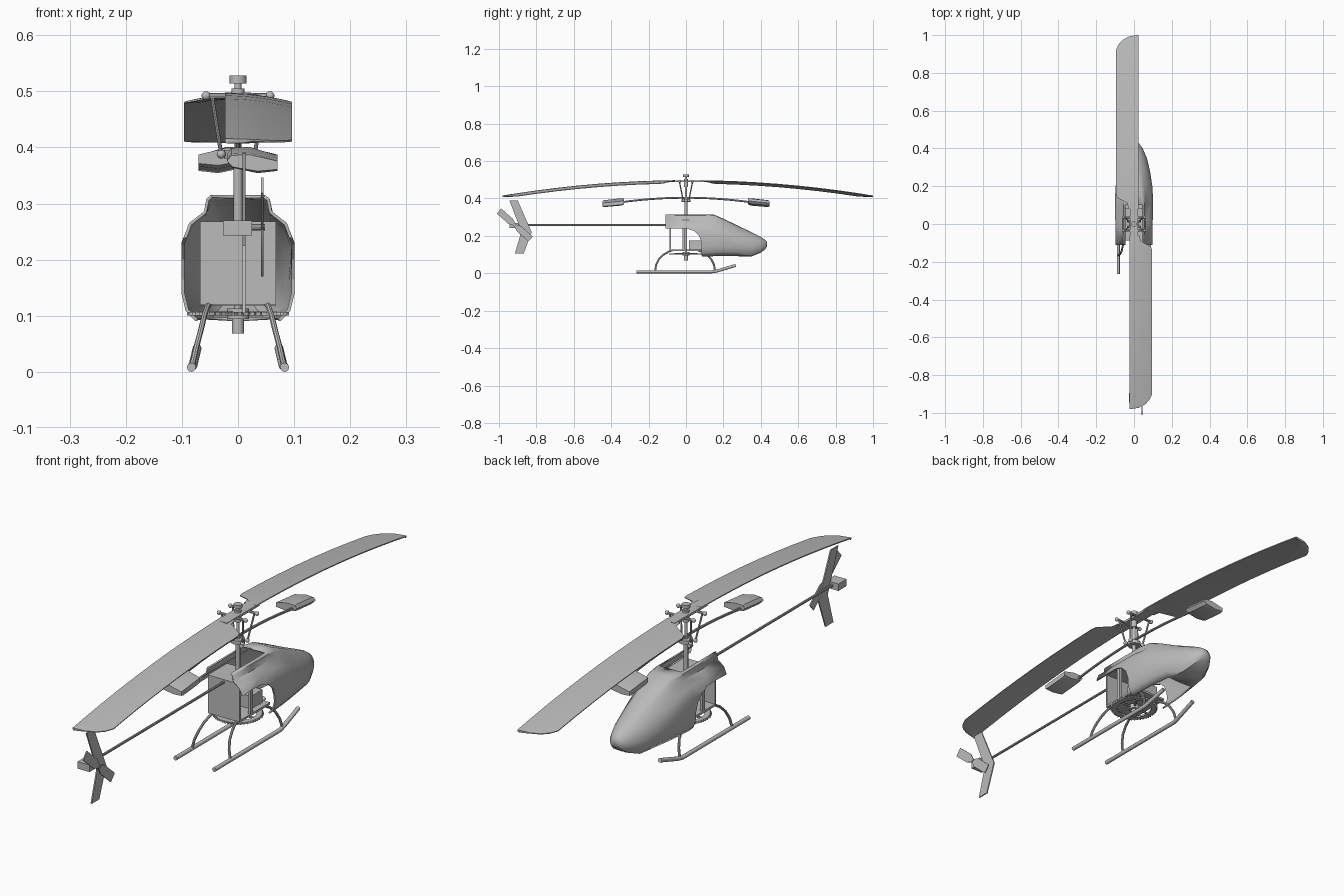
import bpy, bmesh, math
from mathutils import Vector

cube = bpy.data.objects.get("Cube")
if cube:
    bpy.data.objects.remove(cube, do_unlink=True)

GREY = (0.5, 0.5, 0.5, 1)
mat = bpy.data.materials.new("light_grey")
mat.use_nodes = True
mat.diffuse_color = GREY
mat.node_tree.nodes["Principled BSDF"].inputs["Base Color"].default_value = GREY
parts = []


def add(name, bm, recalc=True):
    if recalc:
        bmesh.ops.recalc_face_normals(bm, faces=bm.faces)
    me = bpy.data.meshes.new(name)
    bm.to_mesh(me)
    bm.free()
    me.materials.append(mat)
    ob = bpy.data.objects.new(name, me)
    bpy.context.collection.objects.link(ob)
    parts.append(ob)
    return ob


def loft(name, rings, caps=True, cyclic=False, skip=None):
    """Skin a row of closed rings; skip(face_centre) leaves openings."""
    bm = bmesh.new()
    vs = [[bm.verts.new(p) for p in r] for r in rings]
    n, count = len(rings[0]), len(rings)
    for i in range(count if cyclic else count - 1):
        a, b = vs[i], vs[(i + 1) % count]
        for j in range(n):
            k = (j + 1) % n
            f = bm.faces.new((a[j], a[k], b[k], b[j]))
            if skip and skip(f.calc_center_median()):
                bm.faces.remove(f)
    if caps:
        bm.faces.new(vs[0])
        bm.faces.new(vs[-1])
    return add(name, bm)


def box(name, lo, hi):
    return loft(name, [[(x, lo[1], lo[2]), (x, hi[1], lo[2]), (x, hi[1], hi[2]), (x, lo[1], hi[2])]
                       for x in (lo[0], hi[0])])


def plate(name, outline, x0, x1):
    return loft(name, [[(x, y, z) for y, z in outline] for x in (x0, x1)])


def tube(name, pts, r, sides=10):
    """Round bar through a few points."""
    pts = [Vector(p) for p in pts]
    rings = []
    for i, p in enumerate(pts):
        d = (pts[min(i + 1, len(pts) - 1)] - pts[max(i - 1, 0)]).normalized()
        u = d.cross(Vector((1, 0, 0)) if abs(d.x) < 0.8 else Vector((0, 0, 1))).normalized()
        v = d.cross(u)
        rings.append([p + r * (u * math.cos(t) + v * math.sin(t))
                      for t in (math.tau * s / sides for s in range(sides))])
    return loft(name, rings)


def ball(name, p, r):
    bm = bmesh.new()
    bmesh.ops.create_uvsphere(bm, u_segments=12, v_segments=8, radius=r)
    bmesh.ops.translate(bm, verts=bm.verts, vec=p)
    return add(name, bm)


# Canopy: necked shell blending into a rounded nose
NECK = [(0, 1), (.48, 1), (.56, .97), (.6, .87), (.86, .78), (1, .62), (1, .22), (.92, .08), (.75, 0), (0, 0)]
NOSE = [(0, 1), (.25, .98), (.5, .91), (.7, .81), (.87, .68), (1, .45), (.97, .3), (.9, .15), (.7, .02), (0, 0)]
STATIONS = [(-.11, .101, .09, .315), (0, .101, .09, .315), (.1, .101, .09, .315), (.15, .1, .09, .313),
            (.2, .097, .09, .292), (.28, .085, .09, .253), (.35, .068, .09, .22), (.4, .046, .11, .195),
            (.425, .028, .13, .178), (.434, .012, .145, .165)]
rings = []
for y, w, zb, zt in STATIONS:
    k = min(1, max(0, (y - .1) / .18))
    half = [((a[0] * (1 - k) + b[0] * k) * w, y, zb + (a[1] * (1 - k) + b[1] * k) * (zt - zb))
            for a, b in zip(NECK, NOSE)]
    rings.append(half + [(-x, yy, z) for x, yy, z in half[-2:0:-1]])


def opening(c):
    centre = abs(c.x) < .045
    return centre and ((c.z > .3 and c.y < .12) or (c.z < .1 and c.y < .25))


canopy = loft("canopy", rings, caps=False, skip=opening)
bm = bmesh.new()
bm.from_mesh(canopy.data)
bm.verts.ensure_lookup_table()
bm.faces.new(bm.verts[-len(rings[0]):])
bmesh.ops.recalc_face_normals(bm, faces=bm.faces)
bm.to_mesh(canopy.data)
bm.free()
shell = canopy.modifiers.new("wall", "SOLIDIFY")
shell.thickness = .006
shell.offset = -1

# Arched side cut at the rear of the canopy
cutter = plate("arch_cutter", [(-.2, .05), (-.2, .236), (-.04, .24), (.01, .238), (.045, .225),
                               (.07, .2), (.083, .165), (.085, .05)], -.2, .2)
parts.remove(cutter)
cutter.hide_render = True
cutter.hide_set(True)
cut = canopy.modifiers.new("arch", "BOOLEAN")
cut.operation = "DIFFERENCE"
cut.object = cutter

# Inner frame and motor
box("frame_rear_plate", (-.068, -.088, .12), (.068, -.08, .268))
box("frame_floor", (-.068, -.08, .118), (.068, .1, .126))
box("frame_roof", (-.068, -.08, .26), (.068, .03, .268))
for s in (-1, 1):
    box("frame_post", (s * .062 - .006, -.02, .126), (s * .062 + .006, -.005, .26))
box("motor", (-.045, .015, .126), (.045, .085, .175))

# Main gear: toothed rim, spokes and collars
teeth = 48
rim = []
for i in range(teeth * 2):
    t, ro = math.tau * i / teeth / 2, .091 if i % 2 else .083
    rim.append([(r * math.cos(t), r * math.sin(t), z)
                for r, z in ((.066, .1), (ro, .1), (ro, .107), (.066, .107))])
loft("gear_rim", rim, caps=False, cyclic=True)
for i in range(6):
    t = math.tau * i / 6
    tube("gear_spoke", [(0, 0, .104), (.07 * math.cos(t), .07 * math.sin(t), .104)], .004, 6)
for name, z0, z1, r in (("gear_hub", .094, .113, .02), ("lower_collar", .068, .094, .011),
                        ("mast", .07, .528, .006), ("mast_sleeve", .27, .4, .008),
                        ("hub_core", .46, .505, .012), ("mast_cap", .514, .528, .015),
                        ("swash_ring", .38, .395, .025)):
    tube(name, [(0, 0, z0), (0, 0, z1)], r, 20)

# Landing gear
for s in (-1, 1):
    tube("skid", [(s * .083, -.265, .008), (s * .083, .14, .008), (s * .08, .165, .012),
                  (s * .073, .265, .042)], .008, 12)
    for sy in (-1, 1):
        c = -.005
        tube("skid_strut", [(s * x, c + sy * y, z) for x, y, z in
                            ((.082, .16, .01), (.074, .155, .045), (.066, .14, .075),
                             (.06, .115, .1), (.054, .085, .117), (.05, .07, .122))], .005, 8)

# Tail boom, fin and tail rotor
tube("tail_boom", [(0, -.08, .258), (0, -.92, .258)], .005)
plate("tail_fin", [(-.945, .39), (-.9, .39), (-.825, .22), (-.868, .105), (-.915, .105), (-.88, .225)],
      .008, .013)
box("tail_gearbox", (-.027, -.945, .243), (.025, -.895, .27))
tube("tail_rotor_shaft", [(.02, -.915, .258), (.048, -.915, .258)], .006)
for s in (-1, 1):
    d, n = Vector((-.75, .66)) * s, Vector((.66, .75)) * s
    o = Vector((-.915, .258))
    plate("tail_rotor_blade", [o + d * a + n * b for a, b in
                               ((0, -.006), (.03, -.018), (.113, -.018), (.113, .018), (.03, .018), (0, .006))],
          .041, .045)

# Main rotor blades, cambered and drooping toward the tips
OUTER = [(.07, -.03), (.1, -.035), (.13, -.09), (.15, -.096)] + [(.15 + .11 * i, -.096) for i in range(1, 7)]
OUTER += [(.91, -.096), (.94, -.082), (.965, -.06), (.983, -.025), (.99, .015)]
CHORD = [i / 6 for i in range(7)]
for s in (-1, 1):
    rings = []
    for y, x in OUTER:
        top = []
        for t in CHORD:
            px = .023 + (x - .023) * t
            drop = .015 * ((px - .023) / .119) ** 2
            thick = .002 + .007 * math.sin(math.pi * (.1 + .85 * t))
            top.append((px, .498 - .084 * y * y - drop, thick))
        ring = [(px, z) for px, z, _ in top] + [(px, z - th) for px, z, th in reversed(top)]
        rings.append([(s * px, .01 + s * y, z) for px, z in ring])
    loft("rotor_blade", rings)

# Rotor head: hub plate, crossbars, ball ends and links
box("hub_plate", (-.022, -.1, .488), (.022, .1, .497))
for sy in (-1, 1):
    tube("hub_crossbar", [(-.057, sy * .035, .492), (.057, sy * .035, .492)], .005, 8)
    for s in (-1, 1):
        top, low = (s * .057, sy * .035, .492), (s * .03, sy * .015, .388)
        ball("link_ball_upper", top, .008)
        ball("link_ball_lower", low, .008)
        tube("control_link", [(s * .046, sy * .035, .49), low], .0035, 8)

# Stabilizer bar with weighted paddles
tube("flybar", [(0, y / 100, .404 - .2 * (y / 100) ** 2) for y in range(-36, 37, 6)], .005)
PADDLE = [(.02, .0), (.012, .013), (-.02, .015), (-.07, .0), (-.07, -.02), (-.035, -.024), (.01, -.014)]
for s in (-1, 1):
    loft("flybar_paddle", [[(s * x, s * y, .387 - .1 * (y - .335) + z * k) for x, z in PADDLE]
                           for y, k in ((.332, .8), (.345, 1), (.435, .95), (.447, .75))])

# Smooth shading with sharp creases kept
bpy.ops.object.select_all(action="DESELECT")
for ob in parts:
    ob.select_set(True)
bpy.context.view_layer.objects.active = canopy
bpy.ops.object.shade_smooth_by_angle(angle=math.radians(35))
